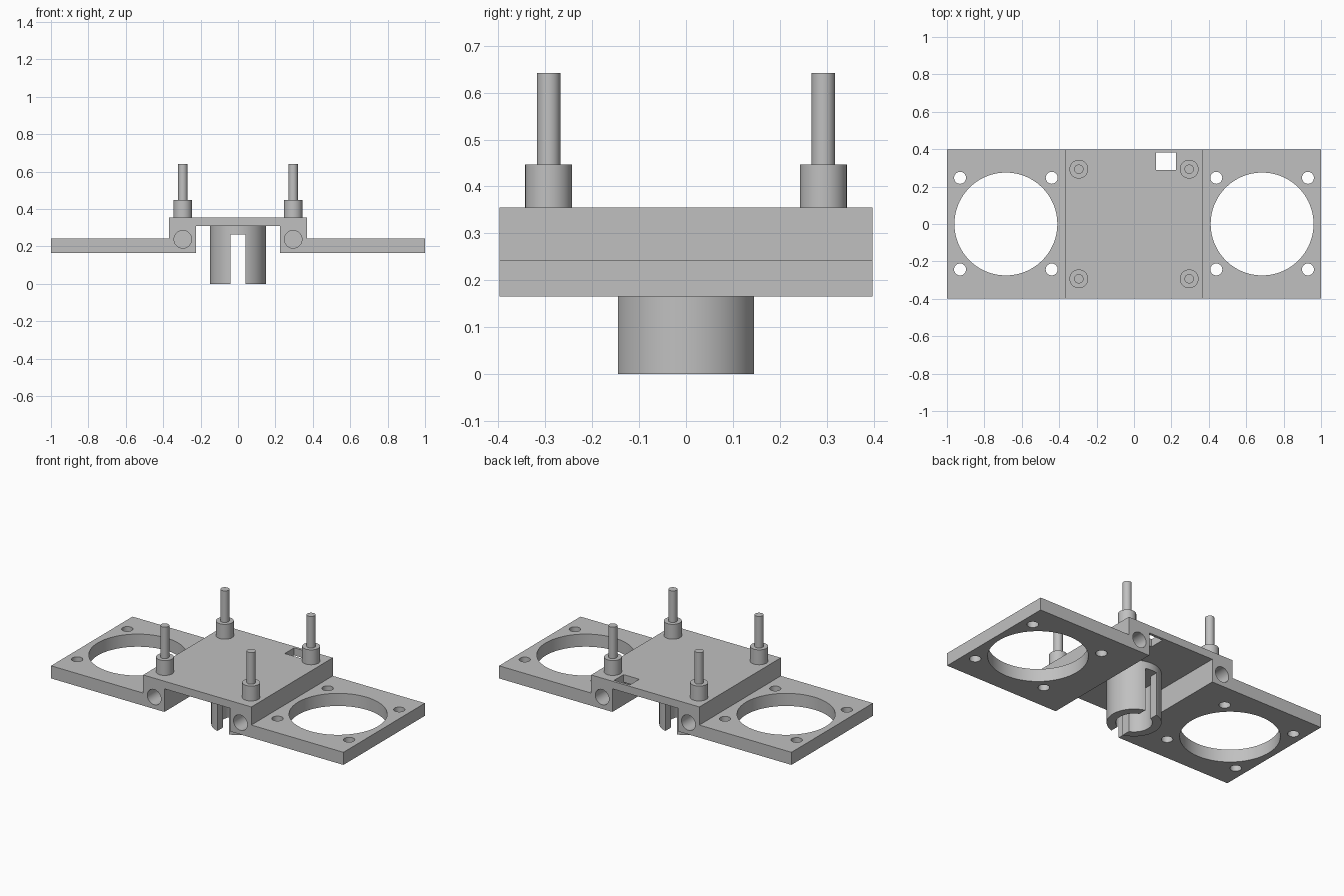
import bpy, bmesh, math
from mathutils import Matrix, Vector

if "Cube" in bpy.data.objects:
    bpy.data.objects.remove(bpy.data.objects["Cube"])

grey = bpy.data.materials.new("plain grey")
grey.diffuse_color = (0.53, 0.53, 0.53, 1)
grey.use_nodes = True
grey.node_tree.nodes["Principled BSDF"].inputs["Base Color"].default_value = grey.diffuse_color


def finish(bm, name, mat=True):
    bmesh.ops.recalc_face_normals(bm, faces=bm.faces)
    me = bpy.data.meshes.new(name)
    bm.to_mesh(me)
    bm.free()
    ob = bpy.data.objects.new(name, me)
    bpy.context.collection.objects.link(ob)
    ob.data.materials.append(grey)
    return ob


def cyl(bm, r, a, b, n=64):
    """Cylinder of radius r from point a to point b."""
    a, b = Vector(a), Vector(b)
    rot = (b - a).to_track_quat('Z', 'Y').to_matrix().to_4x4()
    bmesh.ops.create_cone(bm, cap_ends=True, segments=n, radius1=r, radius2=r,
                          depth=(b - a).length,
                          matrix=Matrix.Translation((a + b) / 2) @ rot)


def box(bm, lo, hi):
    lo, hi = Vector(lo), Vector(hi)
    bmesh.ops.create_cube(bm, size=1, matrix=Matrix.Translation((lo + hi) / 2)
                          @ Matrix.Diagonal((*(hi - lo), 1)))


def activate(ob):
    bpy.ops.object.select_all(action='DESELECT')
    ob.select_set(True)
    bpy.context.view_layer.objects.active = ob


def cut(ob, bm):
    """Subtract the solids in bm from ob."""
    tool = finish(bm, "cutter")
    mod = ob.modifiers.new("cut", 'BOOLEAN')
    mod.operation, mod.solver, mod.object = 'DIFFERENCE', 'EXACT', tool
    activate(ob)
    bpy.ops.object.modifier_apply(modifier=mod.name)
    bpy.data.objects.remove(tool)


def smooth(ob):
    activate(ob)
    bpy.ops.object.shade_smooth_by_angle(angle=math.radians(30))


# Frame: raised bridge between two flat wings, extruded front to back
half = [(0.225, 0.308), (0.225, 0.165), (1, 0.165), (1, 0.243), (0.37, 0.243), (0.37, 0.355)]
profile = half + [(-x, z) for x, z in reversed(half)]
bm = bmesh.new()
face = bm.faces.new([bm.verts.new((x, -0.398, z)) for x, z in profile])
ext = bmesh.ops.extrude_face_region(bm, geom=[face])
bmesh.ops.translate(bm, vec=(0, 0.796, 0),
                    verts=[v for v in ext['geom'] if isinstance(v, bmesh.types.BMVert)])
frame = finish(bm, "frame")

# Openings: fan holes, screw holes, blind rod sockets, cable slot
bm = bmesh.new()
for s in (-1, 1):
    cx = 0.685 * s
    cyl(bm, 0.275, (cx, 0, 0.1), (cx, 0, 0.3), 96)
    for dx in (-0.245, 0.245):
        for y in (-0.243, 0.247):
            cyl(bm, 0.032, (cx + dx, y, 0.1), (cx + dx, y, 0.3), 32)
    for t in (-1, 1):
        cyl(bm, 0.047, (0.295 * s, 0.5 * t, 0.238), (0.295 * s, 0.15 * t, 0.238), 48)
box(bm, (0.117, 0.29, 0.28), (0.224, 0.382, 0.4))
cut(frame, bm)
smooth(frame)

# Split collar under the bridge
bm = bmesh.new()
cyl(bm, 0.15, (0, 0, 0), (0, 0, 0.309), 96)
collar = finish(bm, "split_collar")
bm = bmesh.new()
cyl(bm, 0.1, (0, 0, -0.1), (0, 0, 0.265), 96)
cut(collar, bm)
bm = bmesh.new()
box(bm, (-0.04, -0.3, -0.1), (0.04, 0.3, 0.265))
cut(collar, bm)
smooth(collar)

# Four standoffs with thin pins
for x in (-0.295, 0.295):
    for y in (-0.293, 0.293):
        for name, r, z0, z1 in (("standoff", 0.05, 0.355, 0.447), ("pin", 0.025, 0.447, 0.642)):
            bm = bmesh.new()
            cyl(bm, r, (x, y, z0), (x, y, z1), 48)
            smooth(finish(bm, name))
